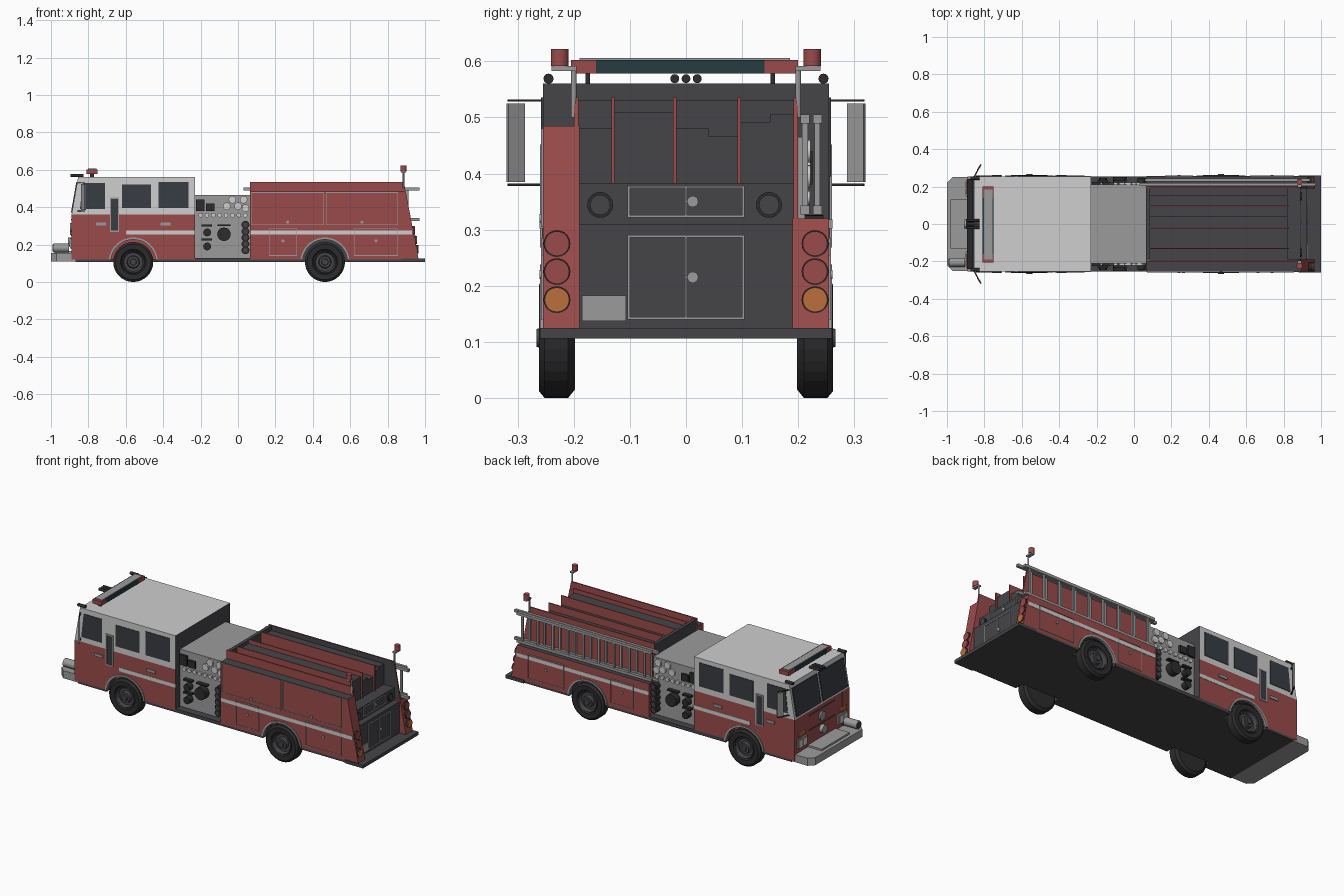
import bpy, bmesh, math
from mathutils import Matrix, Vector

if "Cube" in bpy.data.objects:
    bpy.data.objects.remove(bpy.data.objects["Cube"])

def material(name, *rgb):
    m = bpy.data.materials.new(name)
    m.use_nodes = True
    m.diffuse_color = (*rgb, 1)
    m.node_tree.nodes["Principled BSDF"].inputs["Base Color"].default_value = (*rgb, 1)
    return m

RED = material("red paint", .33, .07, .07)
WHITE = material("white paint", .62, .62, .62)
GREY = material("light grey metal", .33, .33, .33)
DARK = material("dark grey plate", .06, .06, .066)
BLACK = material("black rubber", .025, .025, .027)
GLASS = material("dark glass", .04, .045, .055)
TEAL = material("dark teal lens", .02, .045, .055)
ORANGE = material("orange lens", .5, .16, .045)

def finish(name, bm, mats, rule=None):
    bmesh.ops.recalc_face_normals(bm, faces=bm.faces)
    if rule:
        for f in bm.faces:
            f.material_index = rule(f.normal, f.calc_center_median())
    mesh = bpy.data.meshes.new(name)
    bm.to_mesh(mesh)
    bm.free()
    for m in mats:
        mesh.materials.append(m)
    ob = bpy.data.objects.new(name, mesh)
    bpy.context.scene.collection.objects.link(ob)
    return ob

def add_box(bm, x0, x1, y0, y1, z0, z1):
    size = Matrix.Diagonal((x1 - x0, abs(y1 - y0), z1 - z0, 1))
    mid = Matrix.Translation(((x0 + x1) / 2, (y0 + y1) / 2, (z0 + z1) / 2))
    bmesh.ops.create_cube(bm, size=1, matrix=mid @ size)

def boxes(name, mat, *items):
    bm = bmesh.new()
    for b in items:
        add_box(bm, *b)
    return finish(name, bm, [mat])

def extrude(name, mats, pts, a, b, axis="y", rule=None):
    bm = bmesh.new()
    put = (lambda p, t: (p[0], t, p[1])) if axis == "y" else (lambda p, t: (p[0], p[1], t))
    face = bm.faces.new([bm.verts.new(put(p, a)) for p in pts])
    new = bmesh.ops.extrude_face_region(bm, geom=[face])["geom"]
    shift = Vector(put((0, 0), b - a))
    bmesh.ops.translate(bm, vec=shift, verts=[v for v in new if isinstance(v, bmesh.types.BMVert)])
    return finish(name, bm, mats, rule)

def cylinder(name, mat, at, r, length, axis="y", sides=20):
    turn = {"x": Matrix.Rotation(math.pi / 2, 4, "Y"), "y": Matrix.Rotation(math.pi / 2, 4, "X"),
            "z": Matrix.Identity(4)}[axis]
    bm = bmesh.new()
    bmesh.ops.create_cone(bm, cap_ends=True, segments=sides, radius1=r, radius2=r, depth=length,
                          matrix=Matrix.Translation(at) @ turn)
    ob = finish(name, bm, [mat])
    for p in ob.data.polygons:
        p.use_smooth = len(p.vertices) == 4
    for e in ob.data.edges:
        e.use_edge_sharp = abs((ob.data.vertices[e.vertices[0]].co - ob.data.vertices[e.vertices[1]].co).length - length) > 1e-5
    return ob

def lathe(name, mat, x, z, profile, side):
    bm = bmesh.new()
    vs = [bm.verts.new((x + r, side * y, z)) for r, y in profile]
    es = [bm.edges.new(p) for p in zip(vs, vs[1:])]
    bmesh.ops.spin(bm, geom=vs + es, cent=(x, 0, z), axis=(0, 1, 0), angle=math.tau, steps=32)
    bmesh.ops.remove_doubles(bm, verts=bm.verts, dist=1e-5)
    return finish(name, bm, [mat])

def outline(name, mat, x0, x1, z0, z1, y, t=.004):
    a, b = y - .002, y + .002
    boxes(name, mat, (x0, x1, a, b, z0, z0 + t), (x0, x1, a, b, z1 - t, z1),
          (x0, x0 + t, a, b, z0, z1), (x1 - t, x1, a, b, z0, z1))

FRONT_AXLE, REAR_AXLE, HUB_Z, ARCH, HALF, SILL = -.56, .465, .107, .122, .255, .12

def arch(x, r=ARCH):
    a0 = math.asin((SILL - HUB_Z) / r)
    steps = [math.pi - a0 - i * (math.pi - 2 * a0) / 16 for i in range(17)]
    return [(x + r * math.cos(a), HUB_Z + r * math.sin(a)) for a in steps]

def arch_rule(x):
    def rule(n, c):
        inside = math.hypot(c.x - x, c.z - HUB_Z) < ARCH + .002
        return int((inside and abs(n.y) < .5) or abs(n.z) > .9 or n.x > .999)
    return rule

def front_x(z):
    return -.89 + .175 * (z - .36)

def rear_x(z):
    return .965 - .19 * (z - .125)

# Cab: lower core, upper shell, windshield
boxes("cab_core", RED, (-.888, -.23, -.19, .19, SILL, .36))
extrude("cab_upper", [WHITE, DARK], [(front_x(.36), .36), (front_x(.56), .56), (-.23, .56), (-.23, .36)],
        -HALF, HALF, rule=lambda n, c: int(n.x > .9))
for s in (-1, 1):
    pane = [(front_x(z) + d, z) for z, d in ((.372, -.005), (.535, -.005), (.535, .004), (.372, .004))]
    extrude("windshield", [GLASS], pane, s * .008, s * .24)
boxes("chassis_plate", DARK, (-.87, .9, -.2, .2, .108, .122))

for s in (-1, 1):
    # Body sides with wheel arches
    extrude("cab_side", [RED, DARK], [(-.89, SILL)] + arch(FRONT_AXLE) + [(-.23, SILL), (-.23, .36), (-.89, .36)],
            s * .19, s * HALF, rule=arch_rule(FRONT_AXLE))
    top = .485 if s < 0 else .32
    extrude("rear_body_side", [RED, DARK], [(.065, SILL)] + arch(REAR_AXLE) +
            [(rear_x(SILL), SILL), (rear_x(top), top), (.065, top)], s * .19, s * HALF, rule=arch_rule(REAR_AXLE))
    extrude("bed_outer_wall", [RED, DARK], [(.065, .3), (rear_x(.3), .3), (rear_x(.535), .535), (.065, .535)],
            s * .192, s * .2, rule=lambda n, c, s=s: int(n.y * s < -.5 and s > 0))
    boxes("rocker_strip", DARK, (-.87, FRONT_AXLE - ARCH, s * .2, s * HALF, .108, SILL),
          (FRONT_AXLE + ARCH, REAR_AXLE - ARCH, s * .19, s * HALF, .108, SILL + .008),
          (REAR_AXLE + ARCH, .95, s * .2, s * HALF, .108, SILL))
    # Wheels and arch trims
    for x in (FRONT_AXLE, REAR_AXLE):
        lathe("tire", BLACK, x, HUB_Z, [(.06, .25), (.068, .26), (.095, .262), (.107, .252), (.107, .21),
                                        (.092, .198), (0, .198)], s)
        lathe("wheel_rim", DARK, x, HUB_Z, [(.064, .25), (.058, .256), (.05, .24), (.034, .24), (.03, .258),
                                           (.018, .258), (.016, .266), (0, .266)], s)
        extrude("arch_trim", [GREY], arch(x, ARCH + .009) + arch(x, ARCH - .002)[::-1], s * .25, s * .26)
    # White stripes, split around the rear arch
    d = s * (HALF - .004), s * (HALF + .002)
    boxes("side_stripe", WHITE, (-.6, -.23, *d, .253, .275), (.066, .93, *d, .253, .275))
    # Side windows, handles and grab rail
    y = s * HALF
    extrude("front_side_window", [GLASS], [(-.845, .39), (-.83, .53), (-.71, .53), (-.71, .39)], y - .003, y + .003)
    boxes("rear_side_windows", GLASS, (-.62, -.465, y - .003, y + .003, .395, .52),
          (-.425, -.265, y - .003, y + .003, .395, .535))
    boxes("grab_recess", GLASS, (-.68, -.64, y - .003, y + .003, .275, .445))
    outline("grab_frame", GREY, -.685, -.635, .268, .452, y + s * .003, .007)
    boxes("door_handles", GREY, (-.76, -.705, y - .006, y + .006, .302, .318),
          (-.415, -.36, y - .006, y + .006, .302, .318))
    # Compartment doors
    lower = [(.165, .315, .14, .285), (.62, .855, .14, .285)]
    upper = [(.07, .46, .305, .48), (.47, .855, .305, .48)] if s < 0 else []
    for x0, x1, z0, z1 in lower + upper:
        outline("compartment_frame", GREY, x0, x1, z0, z1, s * (HALF + .001), .003)
        cylinder("compartment_latch", GREY, ((x0 + x1) / 2, y, z0 + .08 if z0 < .2 else .32), .008, .012)
    # Mirrors
    extrude("mirror", [GREY], [(-.84, s * .29), (-.822, s * .32), (-.814, s * .316), (-.832, s * .287)], .385, .525, "z")
    for z in (.38, .53):
        extrude("mirror_arm", [BLACK], [(-.86, s * .25), (-.822, s * .318), (-.818, s * .316), (-.85, s * .25)],
                z - .002, z + .002, "z")
    # Pump controls
    p = s * .22
    for z in (.17, .203, .236, .27, .305):
        cylinder("discharge_valve", BLACK, (.04, p, z), .021, .05)
        cylinder("valve_cap", DARK, (.04, s * .246, z), .012, .006)
    for z in (.19, .265):
        cylinder("small_inlet", BLACK, (-.165, p, z), .021, .05)
        boxes("inlet_lever", BLACK, (-.195, -.14, s * .21, s * .235, z + .032, z + .042))
    cylinder("large_inlet", BLACK, (-.075, p, .255), .036, .06)
    boxes("inlet_lever", BLACK, (-.11, -.04, s * .21, s * .235, .3, .308))
    for i in range(8):
        cylinder("small_gauge", WHITE, (-.2 + i * .034, s * .216, .357), .012, .01)
    for x, z in ((-.06, .405), (0, .405), (-.03, .44), (.03, .44), (.04, .395)):
        cylinder("large_gauge", WHITE, (x, s * .216, z), .02, .012)
    boxes("switch_box", BLACK, (-.225, -.18, s * .2, s * .225, .38, .44), (-.172, -.125, s * .2, s * .225, .38, .42))
    # Rear lamps and beacons
    for z, m in ((.275, RED), (.225, RED), (.175, ORANGE)):
        cylinder("lamp_bezel", BLACK, (rear_x(z), s * .23, z), .024, .012, "x")
        cylinder("rear_lamp", m, (rear_x(z) + .003, s * .23, z), .022, .014, "x")
    cylinder("beacon_pole", GREY, (.885, s * .2, .545), .005, .09, "z", 10)
    boxes("beacon_bracket", GREY, (.875, .895, s * .195, s * .24, .583, .592))
    cylinder("beacon", RED, (.885, s * .225, .607), .016, .03, "z")
    # Front lamps
    boxes("headlight_housing", GREY, (-.897, -.88, s * .145, s * .235, .18, .235))
    boxes("headlight", WHITE, (-.901, -.88, s * .152, s * .188, .187, .228), (-.901, -.88, s * .194, s * .228, .187, .228))
    boxes("turn_signal", ORANGE, (-.897, -.88, s * .16, s * .225, .25, .27))
    cylinder("roof_marker", BLACK, (-.85, s * .245, .569), .009, .05, "x", 12)

# Pump housing
boxes("pump_panel", GREY, (-.23, .065, -.212, .212, SILL, .465))

# Rear body core, hose bed and dividers
boxes("rear_core", DARK, (.065, .89, -.195, .195, SILL, .383), (.065, .085, -.195, .195, .38, .53),
      (.89, .925, -.195, .195, SILL, .31))
hose_edges = (-.195, -.13, -.02, .04, .095, .15, .195)
hose_tops = (.48, .51, .48, .467, .492, .505)
boxes("hoses", DARK, *[(.08, .82, a, b, .38, t) for a, b, t in zip(hose_edges, hose_edges[1:], hose_tops)])
boxes("hose_dividers", RED, *[(.085, .83, y - .003, y + .003, .38, .535) for y in (-.13, -.02, .095)])
boxes("rear_step", DARK, (.88, 1, -.26, .26, .106, .125))

# Rear doors, ports and plate
def rear_frame(z0, z1, x):
    t, w = .004, .102
    boxes("rear_door_frame", GREY, (x, x + t, -w, w, z0, z0 + t), (x, x + t, -w, w, z1 - t, z1),
          *[(x, x + t, y - t / 2, y + t / 2, z0, z1) for y in (-w, 0, w)])
    cylinder("rear_door_latch", GREY, (x, .012, (z0 + z1) / 2), .01, .014, "x")

rear_frame(.14, .29, .924)
rear_frame(.322, .378, .889)
for y in (-.153, .148):
    cylinder("rear_port", BLACK, (.89, y, .344), .023, .012, "x")
    cylinder("rear_port_cap", DARK, (.892, y, .344), .018, .014, "x")
boxes("rear_plate", GREY, (.925, .931, -.185, -.107, .137, .183))

# Ladder stowed on the side
for y, x0, x1 in ((.212, .03, .97), (.234, .06, .94)):
    boxes("ladder", GREY, *[(x0, x1, y - .008, y + .008, z - .008, z + .008) for z in (.335, .497)],
          *[(x0 + .04 + i * .1, x0 + .052 + i * .1, y - .005, y + .005, .335, .497) for i in range(9)])

# Front bumper with siren and tray
extrude("bumper", [GREY], [(-.87, .25), (-.97, .25), (-1, .22), (-1, -.22), (-.97, -.25), (-.87, -.25)], .11, .155, "z")
boxes("bumper_tray", GREY, (-.98, -.885, -.13, .13, .15, .165))
cylinder("siren", GREY, (-.945, -.205, .182), .024, .085, "x")
cylinder("siren_mouth", DARK, (-.989, -.205, .182), .018, .006, "x")
cylinder("front_badge", GREY, (-.89, 0, .29), .026, .014, "x")
cylinder("front_intake", GREY, (-.895, 0, .215), .024, .03, "x")
boxes("grille_seams", DARK, (-.892, -.88, -.12, .12, .245, .25), (-.892, -.88, -.12, .12, .332, .337))

# Roof light bar
boxes("light_bar_ends", RED, (-.81, -.75, -.205, -.16, .578, .602), (-.81, -.75, .14, .2, .578, .602))
boxes("light_bar_center", TEAL, (-.81, -.75, -.16, .14, .578, .602))
boxes("light_bar_cover", GREY, (-.803, -.757, -.19, .185, .6, .606))
boxes("light_bar_feet", BLACK, *[(-.79, -.77, y - .004, y + .004, .558, .58) for y in (-.175, .155)])
for y in (-.02, 0, .02):
    cylinder("roof_marker", BLACK, (-.86, y, .569), .008, .07, "x", 12)
